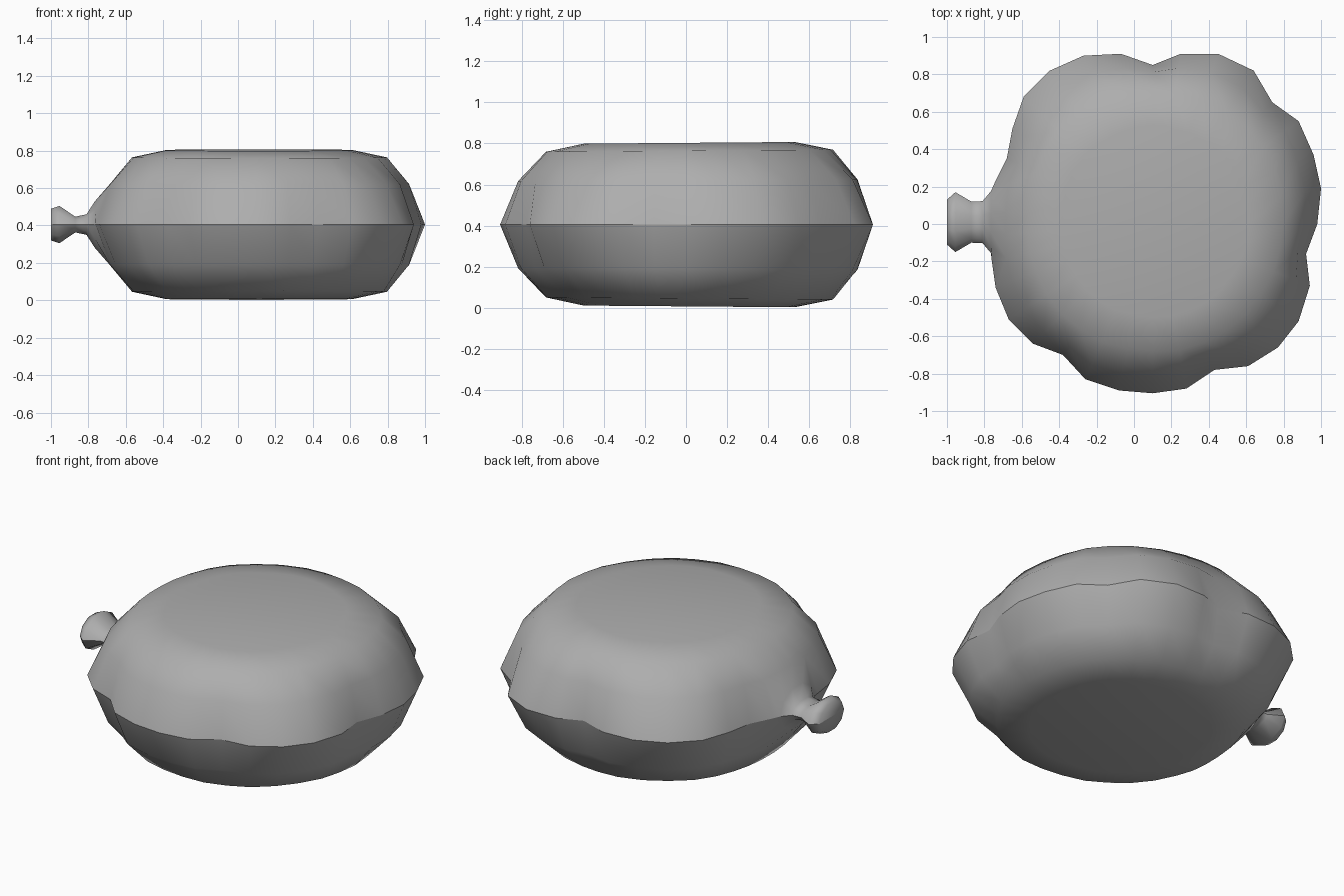
import bpy, bmesh
from math import sin, cos, pi
from mathutils import Vector

if "Cube" in bpy.data.objects:
    bpy.data.objects.remove(bpy.data.objects["Cube"])

MID = 0.405

# Wavy seam outline of the inflated pouch, seen from above
outline = [(-0.755, 0.07), (-0.745, 0.22), (-0.68, 0.35), (-0.65, 0.51), (-0.59, 0.68),
           (-0.45, 0.82), (-0.27, 0.90), (-0.07, 0.91), (0.10, 0.85), (0.25, 0.91),
           (0.45, 0.91), (0.64, 0.82), (0.74, 0.65), (0.88, 0.55), (0.96, 0.37),
           (1.0, 0.19), (0.98, 0.0), (0.92, -0.16), (0.94, -0.33), (0.88, -0.52),
           (0.77, -0.66), (0.61, -0.76), (0.43, -0.78), (0.28, -0.88), (0.10, -0.905),
           (-0.08, -0.89), (-0.26, -0.83), (-0.38, -0.70), (-0.54, -0.64),
           (-0.67, -0.51), (-0.74, -0.34), (-0.76, -0.2), (-0.755, -0.06)]
center = Vector((0.11, 0.0))
spokes = [Vector(p) - center for p in outline]
N = len(spokes)
smooth = []
for i, s in enumerate(spokes):
    r = sum(spokes[(i + k) % N].length for k in range(-3, 4)) / 7
    smooth.append(s.normalized() * r)

# Pouch rings from bottom to top: scale, half height, fade of the puckers
upper = [(0.91, 0.218, 0.45), (0.765, 0.363, 0.9), (0.56, 0.402, 1.0)]
levels = [(s, -h, f) for s, h, f in reversed(upper)] + [(1.0, 0.0, 0.0)] + upper
bm = bmesh.new()
rings = []
for s, h, f in levels:
    ring = []
    for a, b in zip(spokes, smooth):
        p = center + a.lerp(b, f) * s
        ring.append(bm.verts.new((p.x, p.y, MID + h * (0.99 + 0.02 * p.y))))
    rings.append(ring)

# Pouch walls, leaving a hole around the seam where the neck joins
gap = (N - 2, N - 1, 0)
for k in range(6):
    for i in range(N):
        if not (k in (2, 3) and i in gap):
            j = (i + 1) % N
            bm.faces.new((rings[k][i], rings[k][j], rings[k + 1][j], rings[k + 1][i]))
bm.faces.new(rings[0])
bm.faces.new(rings[-1])

# Pinched neck with flared mouth: x, half width, half height
neck = [(-1.0, 0.12, 0.085), (-0.955, 0.16, 0.10), (-0.87, 0.11, 0.042),
        (-0.81, 0.112, 0.055), (-0.765, 0.165, 0.125)]
tube = [[bm.verts.new((x, 0.01 + w * cos(k * pi / 5), MID + h * 1.05 * sin(k * pi / 5)))
         for k in range(10)] for x, w, h in neck]
span = (1, 0, N - 1, N - 2)
seam, low, high = rings[3], rings[2], rings[4]
tube.append([seam[1]] + [high[i] for i in span] + [seam[N - 2]]
            + [low[i] for i in reversed(span)])
for a, b in zip(tube, tube[1:]):
    for i in range(10):
        j = (i + 1) % 10
        bm.faces.new((a[i], a[j], b[j], b[i]))
bm.faces.new(tube[0][:6])
bm.faces.new(tube[0][5:] + tube[0][:1])

# Smooth everywhere, with a sharp seam round the pouch, neck and mouth
bmesh.ops.recalc_face_normals(bm, faces=bm.faces)
for f in bm.faces:
    f.smooth = True
seam_verts = set(seam) | {r[k] for r in tube for k in (0, 5)}
for e in bm.edges:
    e.smooth = not (e.verts[0] in seam_verts and e.verts[1] in seam_verts)

# The hole leaves two unused seam points behind
bmesh.ops.delete(bm, geom=[v for v in bm.verts if not v.link_faces], context='VERTS')
me = bpy.data.meshes.new("pouch")
bm.to_mesh(me)
bm.free()
ob = bpy.data.objects.new("pouch", me)
bpy.context.collection.objects.link(ob)

# Darker grey rubber
mat = bpy.data.materials.new("grey_rubber")
mat.diffuse_color = (0.42, 0.42, 0.42, 1)
mat.use_nodes = True
mat.node_tree.nodes["Principled BSDF"].inputs["Base Color"].default_value = mat.diffuse_color
me.materials.append(mat)
